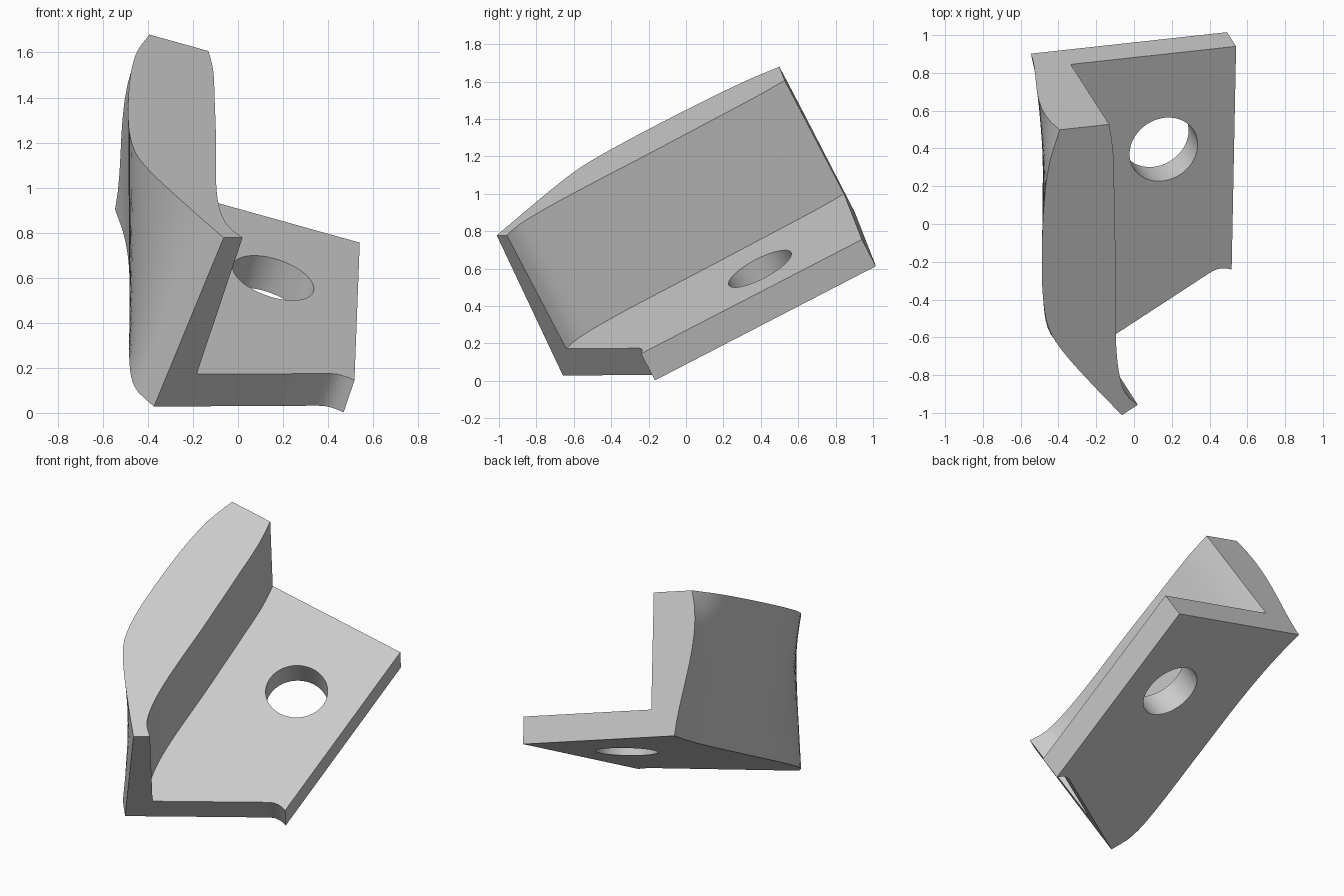
import bpy, bmesh, math
from mathutils import Vector, Matrix

if "Cube" in bpy.data.objects:
    bpy.data.objects.remove(bpy.data.objects["Cube"])

# Tilted bracket axes: length (to the back), width (to the right), height
LEN = Vector((0.030, 0.890, 0.456)).normalized()
WID = Vector((0.957, 0.093, -0.273))
WID = (WID - LEN * WID.dot(LEN)).normalized()
UP = WID.cross(LEN)
CORNER = Vector((-0.335, 0.845, 1.0))
BOT, TOP = -0.168, 0.714
STATIONS, ROWS = 40, 10

# Curved wall lines as (distance from the back, sideways position)
INNER = [(0, 0), (.1, .018), (.2, .030), (.43, .042), (.85, .062), (1.23, .074),
         (1.43, .091), (1.575, .122), (1.64, .155), (1.694, .211)]
OUT_LOW = [(0, -.17), (.2, -.126), (.4, -.099), (.61, -.084), (1.0, -.072),
           (1.476, -.055), (1.67, -.018), (1.781, .066)]
OUT_HIGH = [(0, -.274), (.21, -.327), (.487, -.349), (.8, -.347), (1.008, -.333),
            (1.18, -.297), (1.322, -.218), (1.57, -.023), (1.745, .125)]


def place(a, b, c):
    return CORNER + LEN * a + WID * b + UP * c


def curve(pts, s):
    """Smooth curve through pts at fraction s of its length axis."""
    x = s * pts[-1][0]
    n = len(pts)

    def slope(i):
        p, q = pts[max(i - 1, 0)], pts[min(i + 1, n - 1)]
        return (q[1] - p[1]) / (q[0] - p[0])
    i = next((k for k in range(n - 1) if x <= pts[k + 1][0]), n - 2)
    (x0, y0), (x1, y1) = pts[i], pts[i + 1]
    h = x1 - x0
    t = (x - x0) / h
    y = ((2*t**3 - 3*t*t + 1) * y0 + (t**3 - 2*t*t + t) * h * slope(i)
         + (3*t*t - 2*t**3) * y1 + (t**3 - t*t) * h * slope(i + 1))
    return -x, y


bm = bmesh.new()


def vert(a, b, c):
    return bm.verts.new(place(a, b, c))


# Wall cross-sections: outer column, then inner top, inner corner, inner bottom
rings = []
for k in range(STATIONS + 1):
    s = k / STATIONS
    (la, lb), (ha, hb), (ia, ib) = curve(OUT_LOW, s), curve(OUT_HIGH, s), curve(INNER, s)
    ring = []
    for j in range(ROWS + 1):
        t = j / ROWS
        a = la + (ha - la) * t
        bulge = 0.36 * t * t * (1 - t) * max(0, 1 + a / 0.5) ** 2
        ring.append(vert(a, lb + (hb - lb) * t - bulge, BOT + (TOP - BOT) * t))
    ring += [vert(ia, ib, c) for c in (TOP, 0, BOT)]
    rings.append(ring)

n = len(rings[0])
for p, q in zip(rings, rings[1:]):
    for j in range(n):
        if j != n - 2:  # the base plate joins here
            m = (j + 1) % n
            bm.faces.new((p[j], p[m], q[m], q[j]))
bm.faces.new(rings[0])
bm.faces.new(rings[-1])

# Base plate outline: rounded front nose, right side, back
edge = [(-1.345, .795), (-1.328, .825), (-1.319, .85), (-1.317, .875),
        (-1.320, .90), (-1.330, .931), (0, .914)]
upper = [r[n - 2] for r in rings] + [vert(a, b, 0) for a, b in edge]
lower = [r[n - 1] for r in rings] + [vert(a, b, BOT) for a, b in edge]
bm.faces.new(upper)
bm.faces.new(lower)
for i in range(STATIONS, len(upper)):
    m = (i + 1) % len(upper)
    bm.faces.new((upper[i], upper[m], lower[m], lower[i]))
bmesh.ops.recalc_face_normals(bm, faces=bm.faces)

mesh = bpy.data.meshes.new("angle_bracket")
bm.to_mesh(mesh)
bm.free()
bracket = bpy.data.objects.new("angle_bracket", mesh)
bpy.context.collection.objects.link(bracket)

grey = bpy.data.materials.new("light_grey")
grey.diffuse_color = (0.6, 0.6, 0.6, 1)
grey.use_nodes = True
grey.node_tree.nodes["Principled BSDF"].inputs["Base Color"].default_value = grey.diffuse_color
mesh.materials.append(grey)

# Bolt hole through the base plate
bpy.ops.mesh.primitive_cylinder_add(vertices=64, radius=0.188, depth=0.6)
cutter = bpy.context.object
cutter.name = "hole_cutter"
cutter.hide_render = True
cutter.data.materials.append(grey)
turn = Matrix((WID, LEN, UP)).transposed().to_4x4()
cutter.matrix_world = Matrix.Translation(place(-0.568, 0.531, -0.08)) @ turn

cut = bracket.modifiers.new("bolt_hole", 'BOOLEAN')
cut.operation = 'DIFFERENCE'
cut.solver = 'EXACT'
cut.object = cutter
bpy.ops.object.select_all(action='DESELECT')
bracket.select_set(True)
bpy.context.view_layer.objects.active = bracket
bpy.ops.object.modifier_apply(modifier="bolt_hole")
bpy.data.objects.remove(cutter)

# Smooth curved sides, sharp corners
bpy.ops.object.shade_smooth_by_angle(angle=math.radians(30))
